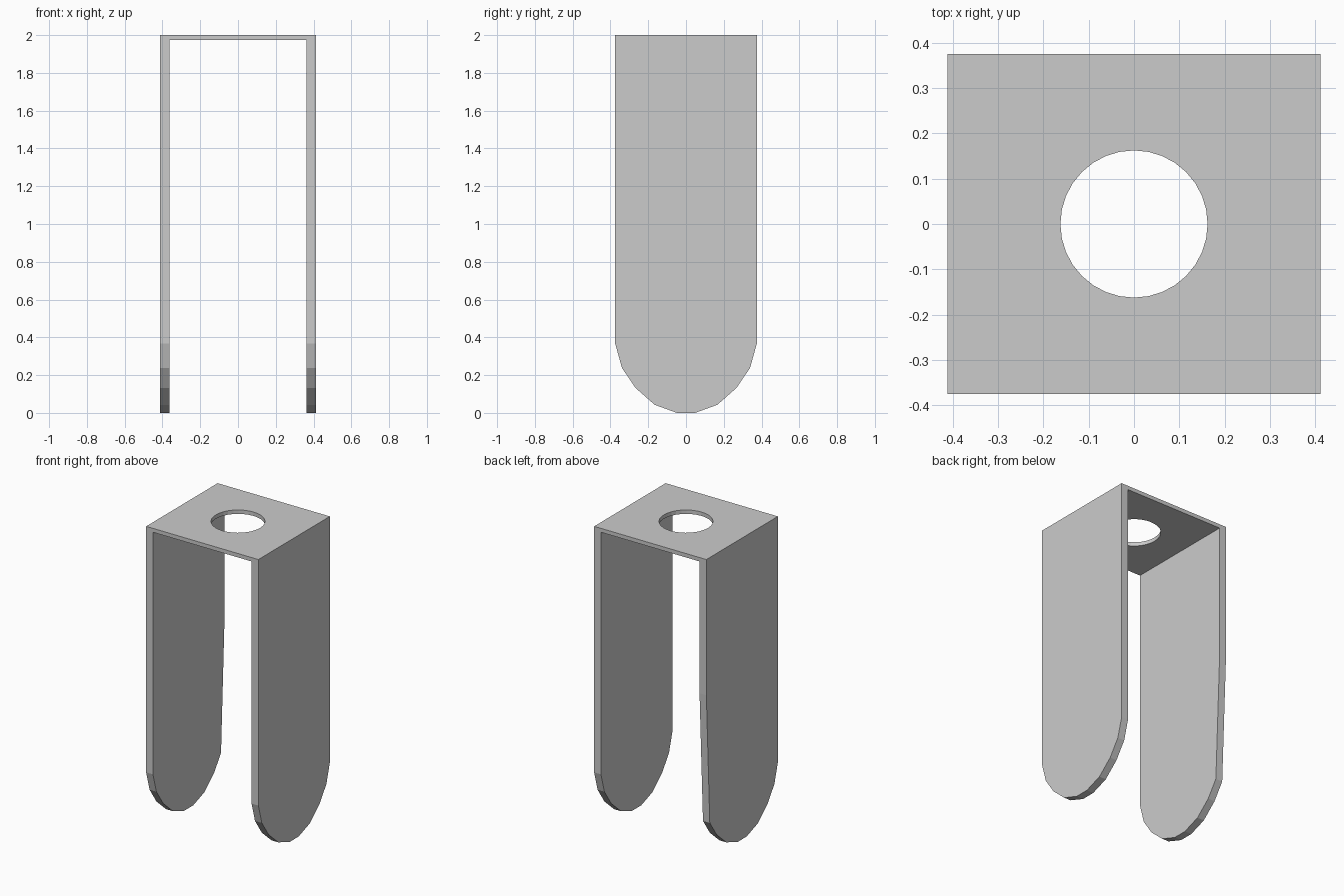
import bpy, bmesh
from math import cos, sin, pi
from mathutils import Vector

if "Cube" in bpy.data.objects:
    bpy.data.objects.remove(bpy.data.objects["Cube"])

W, D, H = 0.412, 0.375, 2.0      # half width, half depth, height
LEG_T, TOP_T = 0.05, 0.026       # leg and plate thickness


def extrude_outline(name, loops, offset):
    """Fill closed outlines (inner ones become holes) and extrude to a solid."""
    bm = bmesh.new()
    for pts in loops:
        vs = [bm.verts.new(p) for p in pts]
        for a, b in zip(vs, vs[1:] + vs[:1]):
            bm.edges.new((a, b))
    bmesh.ops.triangle_fill(bm, edges=bm.edges[:], use_beauty=True)
    new = bmesh.ops.extrude_face_region(bm, geom=bm.faces[:])["geom"]
    verts = [g for g in new if isinstance(g, bmesh.types.BMVert)]
    bmesh.ops.translate(bm, verts=verts, vec=Vector(offset))
    bmesh.ops.recalc_face_normals(bm, faces=bm.faces[:])
    mesh = bpy.data.meshes.new(name)
    bm.to_mesh(mesh)
    bm.free()
    obj = bpy.data.objects.new(name, mesh)
    bpy.context.collection.objects.link(obj)
    return obj


# Top plate with a round hole
rect = [(-W, -D, H), (W, -D, H), (W, D, H), (-W, D, H)]
hole = [(0.1625 * cos(i * pi / 16), 0.1625 * sin(i * pi / 16), H) for i in range(32)]
extrude_outline("top_plate", [rect, hole], (0, 0, -TOP_T))

# Legs with faceted rounded tips, as (y, z) side profiles
tip = [(0.339, 0.238), (0.267, 0.132), (0.166, 0.043), (0.048, 0.0)]
shoulder = [(D, H - TOP_T), (D, 0.367)]
front_edge = [(-y, z) for y, z in reversed(shoulder + tip)]
right_profile = shoulder + tip + front_edge
# The left leg's back edge tapers gently into the tip
left_profile = [(D, H - TOP_T), (D, 1.1)] + tip + front_edge

for name, profile, x in (("right_leg", right_profile, W - LEG_T),
                         ("left_leg", left_profile, -W)):
    extrude_outline(name, [[(x, y, z) for y, z in profile]], (LEG_T, 0, 0))
